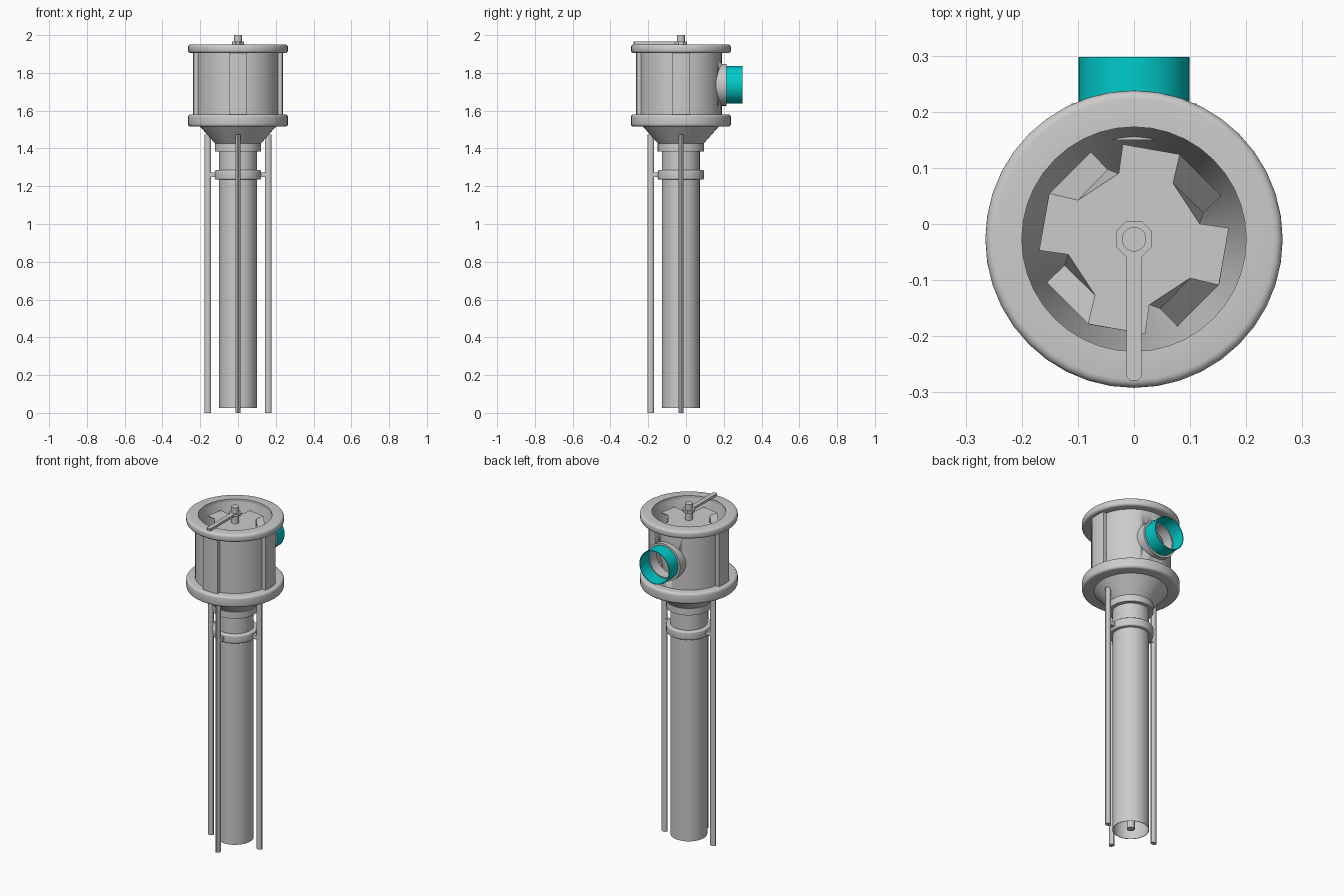
import bpy, bmesh, math
from mathutils import Matrix, Vector

if "Cube" in bpy.data.objects:
    bpy.data.objects.remove(bpy.data.objects["Cube"])

CY = -0.027                       # y of the main vertical axis
AXIS = Matrix.Translation((0, CY, 0))


def material(name, rgb):
    m = bpy.data.materials.new(name)
    m.use_nodes = True
    m.diffuse_color = (*rgb, 1)
    m.node_tree.nodes["Principled BSDF"].inputs["Base Color"].default_value = (*rgb, 1)
    return m


GREY = material("cast grey", (0.6, 0.6, 0.6))
TEAL = material("teal outlet", (0.0, 0.6, 0.6))


def finish(name, bm, mat=GREY, matrix=AXIS, smooth=True):
    bmesh.ops.recalc_face_normals(bm, faces=bm.faces)
    mesh = bpy.data.meshes.new(name)
    bm.to_mesh(mesh)
    bm.free()
    mesh.materials.append(mat)
    ob = bpy.data.objects.new(name, mesh)
    ob.matrix_world = matrix
    bpy.context.collection.objects.link(ob)
    if smooth:
        bpy.ops.object.select_all(action='DESELECT')
        ob.select_set(True)
        bpy.context.view_layer.objects.active = ob
        bpy.ops.object.shade_smooth_by_angle(angle=math.radians(35))
    return ob


def lathe(name, profile, mat=GREY, matrix=AXIS, segs=40):
    """Spin a closed (radius, z) outline around z."""
    bm = bmesh.new()
    rings = []
    for i in range(segs):
        a = math.tau * i / segs
        rings.append([bm.verts.new((r * math.cos(a), r * math.sin(a), z)) for r, z in profile])
    n = len(profile)
    for i in range(segs):
        p, q = rings[i], rings[(i + 1) % segs]
        for j in range(n):
            k = (j + 1) % n
            bm.faces.new((p[j], q[j], q[k], p[k]))
    return finish(name, bm, mat, matrix)


def tube(name, inner, outer, z0, z1, **kw):
    return lathe(name, [(inner, z0), (outer, z0), (outer, z1), (inner, z1)], **kw)


def rod(name, radius, z0, z1, matrix=AXIS, segs=16, scale=(1, 1, 1)):
    bm = bmesh.new()
    bmesh.ops.create_cone(bm, cap_ends=True, segments=segs, radius1=radius, radius2=radius,
                          depth=z1 - z0, matrix=Matrix.Translation((0, 0, (z0 + z1) / 2)))
    bmesh.ops.rotate(bm, verts=bm.verts, matrix=Matrix.Rotation(math.pi / segs, 3, 'Z'))
    bmesh.ops.scale(bm, verts=bm.verts, vec=scale)
    return finish(name, bm, matrix=matrix)


def prism(name, outline, z0, z1, matrix=AXIS):
    bm = bmesh.new()
    base = bm.faces.new([bm.verts.new((x, y, z0)) for x, y in outline])
    top = bmesh.ops.extrude_face_region(bm, geom=[base])["geom"]
    bmesh.ops.translate(bm, vec=(0, 0, z1 - z0), verts=[v for v in top if isinstance(v, bmesh.types.BMVert)])
    return finish(name, bm, matrix=matrix)


def flange(name, inner, outer, z0, z1, b):
    """Ring with a rounded outer edge."""
    arc = [(outer - b + b * math.cos(t), z1 - b + b * math.sin(t))
           for t in (math.pi / 2 * i / 4 for i in range(5))]
    low = [(r, z0 + z1 - z) for r, z in reversed(arc)]
    return lathe(name, [(inner, z0)] + low + arc + [(inner, z1)])


# Housing: rims, wall, inner bowl and lower cone
flange("top_rim", 0.2, 0.265, 1.905, 1.95, 0.015)
flange("lower_flange", 0.19, 0.265, 1.515, 1.58, 0.015)
wall = tube("housing_wall", 0.205, 0.217, 1.55, 1.92)
lathe("inner_bowl", [(0.201, 1.94), (0.204, 1.92), (0.104, 1.43), (0.1, 1.43)])
lathe("lower_cone", [(0.2, 1.53), (0.2, 1.515), (0.12, 1.425), (0.1, 1.425), (0.18, 1.53)])

# Thick wall pads on the front and both sides
half = math.asin(0.048 / 0.238)
angles = [half * (i / 3 - 1) for i in range(7)]
pad = [(0.238 * math.cos(a), 0.238 * math.sin(a)) for a in angles] + [(0.208, 0.048), (0.208, -0.048)]
for side, turn in (("left", 0), ("front", -90), ("right", 180)):
    prism(side + "_wall_pad", pad, 1.56, 1.92, AXIS @ Matrix.Rotation(math.radians(turn), 4, 'Z'))

# Outlet at the back, open into the housing
OUT = Matrix.Translation((0, 0, 1.737)) @ Matrix.Rotation(-math.pi / 2, 4, 'X')
cutter = rod("outlet_cutter", 0.09, 0.1, 0.3, OUT, segs=32)
cutter.hide_render = True
cutter.hide_viewport = True
cut = wall.modifiers.new("outlet_hole", 'BOOLEAN')
cut.object = cutter
cut.operation = 'DIFFERENCE'
tube("outlet_flange", 0.088, 0.111, 0.15, 0.215, matrix=OUT)
tube("outlet_pipe", 0.095, 0.099, 0.2, 0.298, mat=TEAL, matrix=OUT)

# Column pipe, collar and clamp
tube("column_pipe", 0.097, 0.1, 0.025, 1.43)
tube("pipe_collar", 0.098, 0.123, 1.385, 1.425)
flange("pipe_clamp", 0.098, 0.123, 1.235, 1.285, 0.008)

# Support rods with lugs to the clamp
lug = [(0.11, -0.012), (0.15, -0.012), (0.15, 0.012), (0.11, 0.012)]
for side, turn in (("left", 0), ("front", -90), ("right", 180)):
    spin = AXIS @ Matrix.Rotation(math.radians(turn), 4, 'Z')
    rod(side + "_support_rod", 0.018, 0, 1.475, spin @ Matrix.Translation((0.16, 0, 0)),
        segs=12, scale=(1, 0.78, 1))
    prism(side + "_clamp_lug", lug, 1.248, 1.272, spin)

# Drive shaft, hub and lever
rod("drive_shaft", 0.022, 0.03, 2.0)
rod("lever_hub", 0.035, 1.95, 1.965, segs=8)
prism("lever_arm", [(-0.013, -0.245), (-0.007, -0.252), (0.007, -0.252), (0.013, -0.245),
                    (0.013, -0.02), (-0.013, -0.02)], 1.95, 1.965)

# Rotor: notched plate with four bent-down vanes
bm = bmesh.new()
quarter = [(-0.02, 0.169, 0), (0.08, 0.152, 0), (0.067, 0.1, 0), (0.115, 0.026, 0)]
tips = [(0.12, 0.047, -0.1), (0.152, 0.079, -0.1)]
plate = []
for i in range(4):
    turn = Matrix.Rotation(-math.pi / 2 * i, 3, 'Z')
    a, b, c, d, e, f = [bm.verts.new(turn @ Vector(p)) for p in quarter + tips]
    plate += [a, b, c, d]
    bm.faces.new((b, c, e, f))
    bm.faces.new((c, d, e))
bm.faces.new(plate)
rotor = finish("rotor", bm, matrix=AXIS @ Matrix.Translation((0, 0, 1.9)), smooth=False)
thick = rotor.modifiers.new("sheet", 'SOLIDIFY')
thick.thickness = 0.005
